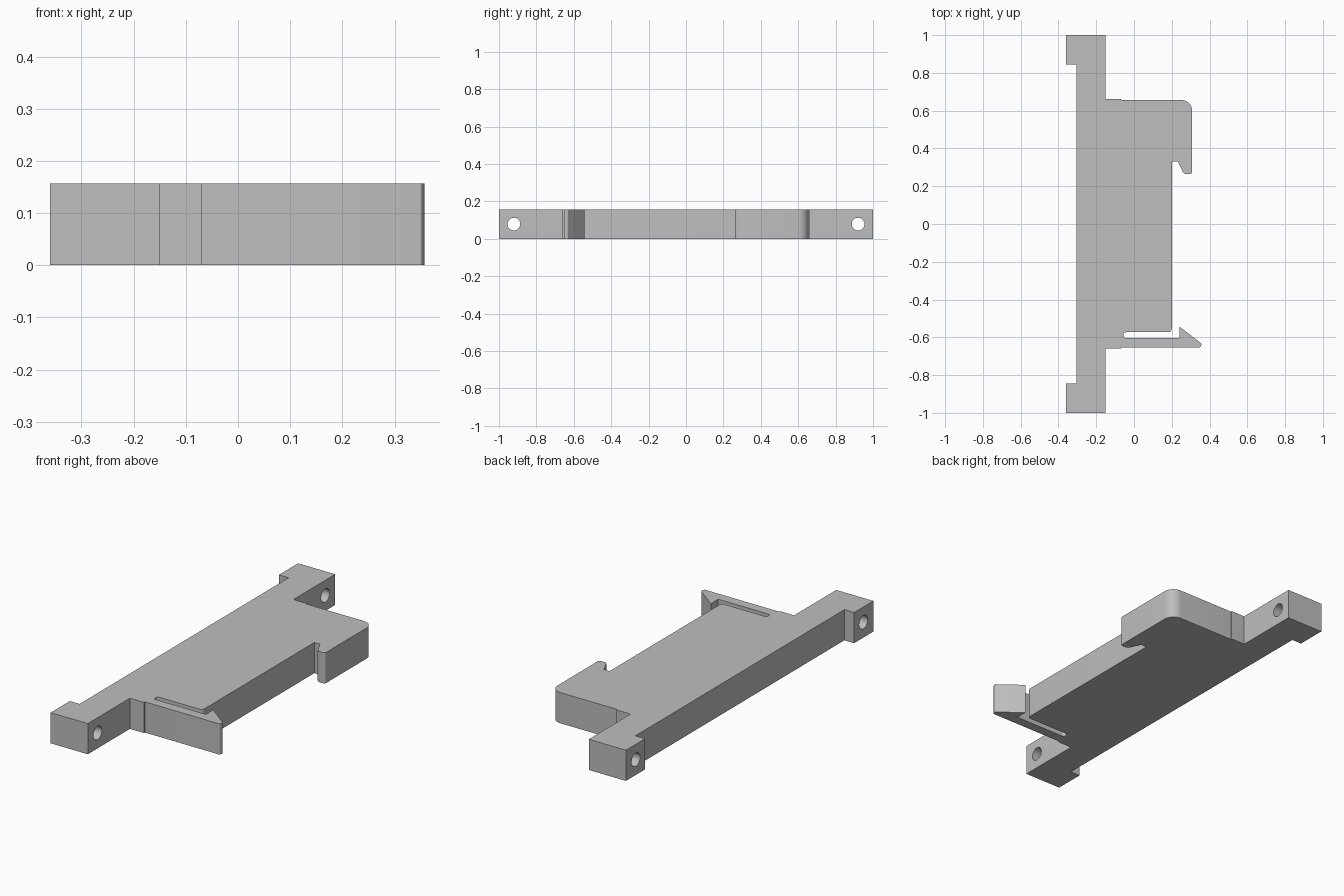
import bpy
import bmesh
from math import radians, tan
from mathutils import Vector, Matrix

HEIGHT = 0.157

cube = bpy.data.objects.get("Cube")
if cube:
    bpy.data.objects.remove(cube, do_unlink=True)

grey = bpy.data.materials.new("Light grey plastic")
grey.use_nodes = True
colour = (0.52, 0.52, 0.52, 1)
grey.diffuse_color = colour
grey.node_tree.nodes["Principled BSDF"].inputs["Base Color"].default_value = colour


def rounded(profile, steps=8):
    """Round each (x, y, radius) corner of a closed outline with an arc."""
    result = []
    for i, (x, y, r) in enumerate(profile):
        p = Vector((x, y))
        if r == 0:
            result.append(p)
            continue
        a = (Vector(profile[i - 1][:2]) - p).normalized()
        b = (Vector(profile[(i + 1) % len(profile)][:2]) - p).normalized()
        half = a.angle(b) / 2
        start = p + a * (r / tan(half))
        centre = p + (a + b).normalized() * (r ** 2 + (r / tan(half)) ** 2) ** 0.5
        sweep = radians(180) - 2 * half
        sign = 1 if a.x * b.y - a.y * b.x < 0 else -1
        for k in range(steps + 1):
            turn = Matrix.Rotation(sign * sweep * k / steps, 2)
            result.append(centre + turn @ (start - centre))
    return result


def make_object(name, bm):
    bmesh.ops.recalc_face_normals(bm, faces=bm.faces)
    mesh = bpy.data.meshes.new(name)
    bm.to_mesh(mesh)
    bm.free()
    obj = bpy.data.objects.new(name, mesh)
    bpy.context.collection.objects.link(obj)
    return obj


# Outline, clockwise from the rear foot: (x, y, corner radius)
outline = [
    # rear foot and shoulder
    (-0.36, 1, 0), (-0.15, 1, 0), (-0.15, 0.662, 0), (-0.07, 0.662, 0), (-0.07, 0.656, 0),
    # fixed hook
    (0.307, 0.656, 0.055), (0.307, 0.264, 0.012), (0.264, 0.264, 0.022),
    (0.232, 0.332, 0.01), (0.2, 0.332, 0),
    # rail seat and spring slot
    (0.2, -0.573, 0.018), (-0.056, -0.573, 0.014), (-0.056, -0.603, 0.014),
    # spring latch with barb
    (0.24, -0.603, 0), (0.24, -0.543, 0), (0.358, -0.633, 0.006), (0.352, -0.653, 0.005),
    (-0.07, -0.653, 0), (-0.07, -0.66, 0),
    # front foot and back edge
    (-0.15, -0.66, 0), (-0.15, -1, 0), (-0.36, -1, 0), (-0.36, -0.845, 0),
    (-0.305, -0.845, 0), (-0.305, 0.845, 0), (-0.36, 0.845, 0),
]
bm = bmesh.new()
base = bm.faces.new([bm.verts.new((p.x, p.y, 0)) for p in rounded(outline)])
extruded = bmesh.ops.extrude_face_region(bm, geom=[base], use_keep_orig=True)
top = [v for v in extruded["geom"] if isinstance(v, bmesh.types.BMVert)]
bmesh.ops.translate(bm, verts=top, vec=(0, 0, HEIGHT))
bracket = make_object("rail_clip_bracket", bm)
bracket.data.materials.append(grey)

# Screw holes through both feet
bm = bmesh.new()
for y in (-0.92, 0.92):
    place = Matrix.Translation((-0.25, y, HEIGHT / 2)) @ Matrix.Rotation(radians(90), 4, "Y")
    bmesh.ops.create_cone(bm, cap_ends=True, segments=32, radius1=0.034,
                          radius2=0.034, depth=0.4, matrix=place)
cutter = make_object("screw_hole_cutter", bm)
cutter.data.materials.append(grey)
cutter.hide_render = True
cutter.hide_set(True)

holes = bracket.modifiers.new("Screw holes", "BOOLEAN")
holes.operation = "DIFFERENCE"
holes.solver = "EXACT"
holes.object = cutter

# Bake the holes in, then smooth only the rounded corners
bpy.context.view_layer.objects.active = bracket
bracket.select_set(True)
bpy.ops.object.modifier_apply(modifier=holes.name)
bpy.data.objects.remove(cutter, do_unlink=True)
bpy.ops.object.shade_smooth_by_angle(angle=radians(30))
